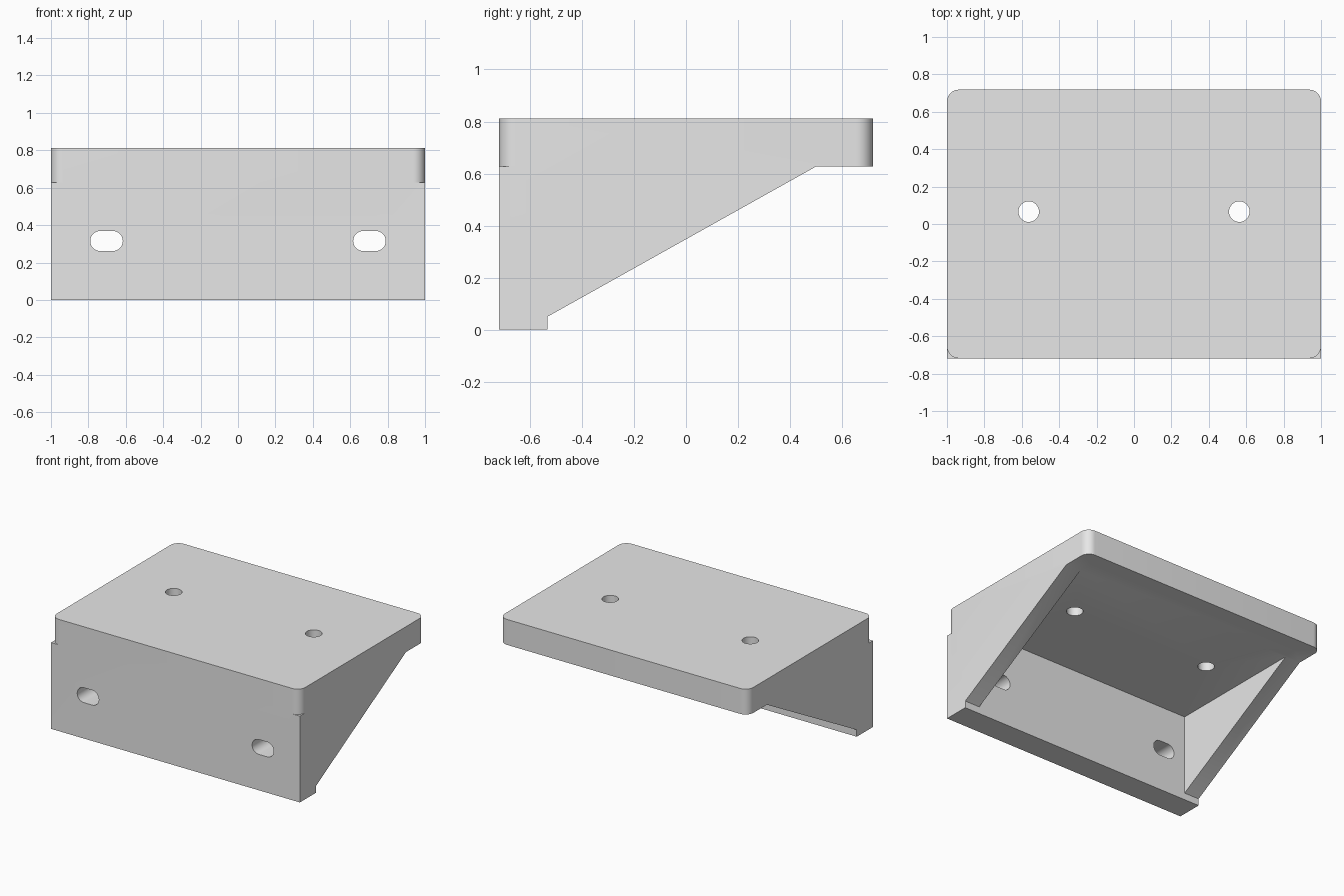
import bpy, bmesh
from math import pi, cos, sin
from mathutils import Vector

if "Cube" in bpy.data.objects:
    bpy.data.objects.remove(bpy.data.objects["Cube"])

# Main dimensions
HALF_X, HALF_Y, TOP = 1.0, 0.718, 0.812
PLATE_Z = 0.627          # underside of the top plate
WALL_Y = -0.532          # back of the front wall
GUSSET = 0.12            # side gusset thickness
RADIUS = 0.063           # plate corner radius

grey = bpy.data.materials.new("plain_grey")
grey.use_nodes = True
grey.diffuse_color = (0.8, 0.8, 0.8, 1)
grey.node_tree.nodes["Principled BSDF"].inputs["Base Color"].default_value = (0.8, 0.8, 0.8, 1)


def prism(name, outline, depth):
    """Extrude a closed outline of 3D points along the depth vector."""
    bm = bmesh.new()
    face = bm.faces.new([bm.verts.new(p) for p in outline])
    grown = bmesh.ops.extrude_face_region(bm, geom=[face], use_keep_orig=True)
    moved = [v for v in grown["geom"] if isinstance(v, bmesh.types.BMVert)]
    bmesh.ops.translate(bm, verts=moved, vec=Vector(depth))
    bmesh.ops.recalc_face_normals(bm, faces=bm.faces)
    mesh = bpy.data.meshes.new(name)
    bm.to_mesh(mesh)
    bm.free()
    mesh.materials.append(grey)
    obj = bpy.data.objects.new(name, mesh)
    bpy.context.collection.objects.link(obj)
    return obj


def arc(cx, cy, r, start, end, steps):
    angles = [start + (end - start) * i / steps for i in range(steps + 1)]
    return [(cx + r * cos(a), cy + r * sin(a)) for a in angles]


def cut(target, cutter):
    """Subtract the cutter from the target, then discard the cutter."""
    mod = target.modifiers.new("cut", 'BOOLEAN')
    mod.operation, mod.solver, mod.object = 'DIFFERENCE', 'EXACT', cutter
    bpy.context.view_layer.objects.active = target
    bpy.ops.object.modifier_apply(modifier=mod.name)
    bpy.data.objects.remove(cutter)


# Bracket body from its side profile
side = [(-HALF_Y, 0), (WALL_Y, 0), (WALL_Y, 0.05), (0.5, PLATE_Z),
        (HALF_Y, PLATE_Z), (HALF_Y, TOP), (-HALF_Y, TOP)]
bracket = prism("bracket", [(-HALF_X, y, z) for y, z in side], (2 * HALF_X, 0, 0))

# Pocket between the two side gussets
inner = HALF_X - GUSSET
pocket = [(WALL_Y, 0.02), (0.6, 0.02), (0.6, PLATE_Z), (WALL_Y, PLATE_Z)]
cut(bracket, prism("pocket_cutter", [(-inner, y, z) for y, z in pocket], (2 * inner, 0, 0)))

for sx in (-1, 1):
    # Rounded plate corners; the front ones stop on a ledge above the wall
    for sy, low in ((-1, PLATE_Z), (1, 0.55)):
        cx, cy = HALF_X - RADIUS, HALF_Y - RADIUS
        shape = arc(cx, cy, RADIUS, 0, pi / 2, 10)
        shape += [(cx, HALF_Y + 0.1), (HALF_X + 0.1, HALF_Y + 0.1), (HALF_X + 0.1, cy)]
        cut(bracket, prism("corner_cutter", [(sx * x, sy * y, low) for x, y in shape], (0, 0, 0.4)))

    # Round screw hole through the plate
    hole = arc(sx * 0.563, 0.066, 0.055, 0, 2 * pi, 32)[:-1]
    cut(bracket, prism("hole_cutter", [(x, y, 0.5) for x, y in hole], (0, 0, 0.5)))

    # Horizontal slot through the front wall
    slot = arc(sx * 0.703 + 0.033, 0.315, 0.054, -pi / 2, pi / 2, 16)
    slot += arc(sx * 0.703 - 0.033, 0.315, 0.054, pi / 2, 3 * pi / 2, 16)
    cut(bracket, prism("slot_cutter", [(x, -0.9, z) for x, z in slot], (0, 0.5, 0)))

# Smooth the rounded surfaces and keep the edges crisp
bpy.ops.object.select_all(action='DESELECT')
bracket.select_set(True)
bpy.context.view_layer.objects.active = bracket
bpy.ops.object.shade_smooth_by_angle(angle=pi / 6)
